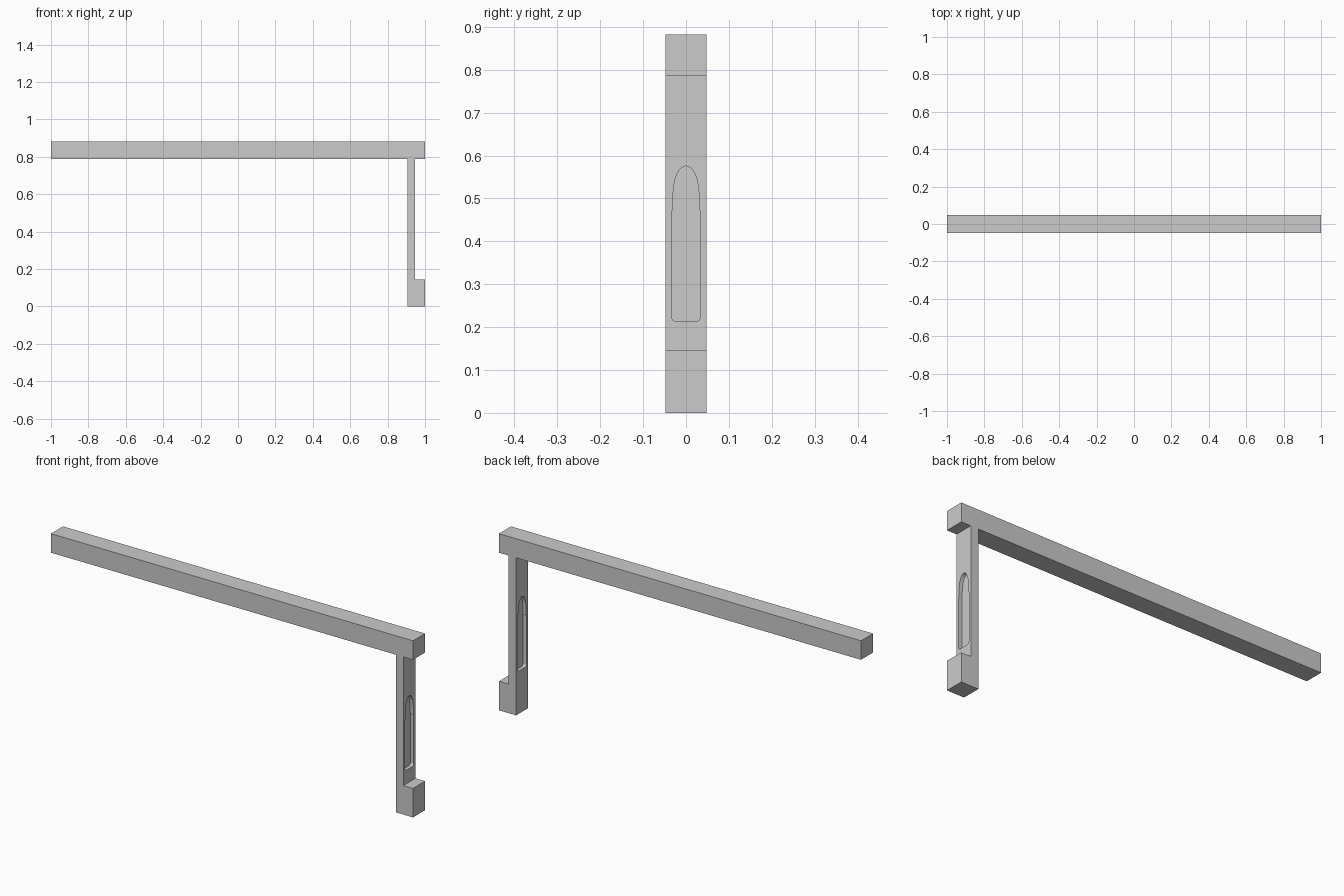
import bpy, bmesh, math
from mathutils import Vector

if "Cube" in bpy.data.objects:
    bpy.data.objects.remove(bpy.data.objects["Cube"])

HALF = 0.0475  # half depth of every bar


def prism(name, pts, offset):
    """Closed solid from a 3D outline swept along offset."""
    bm = bmesh.new()
    face = bm.faces.new([bm.verts.new(p) for p in pts])
    new = bmesh.ops.extrude_face_region(bm, geom=[face])["geom"]
    bmesh.ops.translate(bm, vec=Vector(offset),
                        verts=[v for v in new if isinstance(v, bmesh.types.BMVert)])
    bmesh.ops.recalc_face_normals(bm, faces=bm.faces[:])
    mesh = bpy.data.meshes.new(name)
    bm.to_mesh(mesh)
    bm.free()
    obj = bpy.data.objects.new(name, mesh)
    bpy.context.collection.objects.link(obj)
    return obj


def bar(name, xz):
    return prism(name, [(x, -HALF, z) for x, z in xz], (0, 2 * HALF, 0))


# Long top beam
bar("top_beam", [(-1, 0.787), (1, 0.787), (1, 0.882), (-1, 0.882)])

# Upright with its stepped foot
X0, X1 = 0.905, 0.947
post = bar("post_with_foot", [(X0, 0), (1, 0), (1, 0.145),
                              (X1, 0.145), (X1, 0.787), (X0, 0.787)])

# Arched slot outline: rounded lower corner, slight shoulder, pointed arch
R = 0.012
half = [(0.034 - R + R * math.sin(a), 0.213 + R - R * math.cos(a))
        for a in (math.radians(d) for d in range(0, 91, 18))]
half += [(0.034, 0.466), (0.032, 0.472), (0.031, 0.50), (0.029, 0.525),
         (0.026, 0.543), (0.021, 0.557), (0.0145, 0.568), (0.007, 0.574)]
outline = half + [(0, 0.576)] + [(-y, z) for y, z in reversed(half)]

# Matching recesses on both faces, leaving a thin web in the middle
DEPTH = 0.018
for side, start, end in (("inner", X0 - 0.02, X0 + DEPTH),
                         ("outer", X1 + 0.02, X1 - DEPTH)):
    cutter = prism(side + "_slot_cutter", [(start, y, z) for y, z in outline],
                   (end - start, 0, 0))
    cutter.hide_render = True
    cutter.hide_viewport = False
    mod = post.modifiers.new(side + "_slot", 'BOOLEAN')
    mod.operation = 'DIFFERENCE'
    mod.solver = 'EXACT'
    mod.object = cutter
    bpy.context.view_layer.objects.active = post
    bpy.ops.object.modifier_apply(modifier=mod.name)
    bpy.data.objects.remove(cutter)
